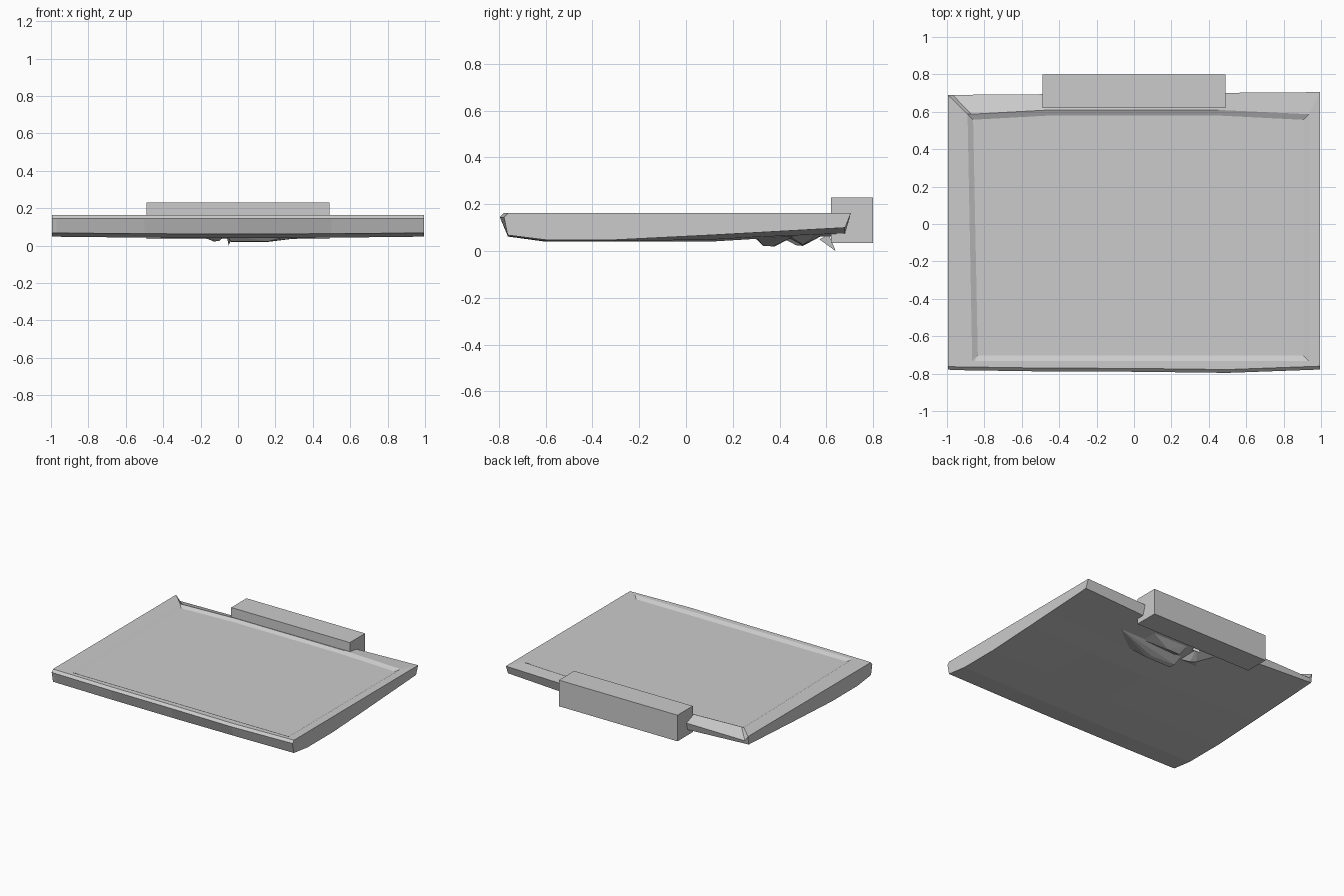
import bpy, bmesh

if "Cube" in bpy.data.objects:
    bpy.data.objects.remove(bpy.data.objects["Cube"])


def finish(name, bm):
    bmesh.ops.recalc_face_normals(bm, faces=bm.faces[:])
    me = bpy.data.meshes.new(name)
    bm.to_mesh(me)
    bm.free()
    ob = bpy.data.objects.new(name, me)
    bpy.context.collection.objects.link(ob)
    return ob


def hull(name, pts):
    bm = bmesh.new()
    for p in pts:
        bm.verts.new(p)
    bmesh.ops.convex_hull(bm, input=bm.verts[:])
    return finish(name, bm)


# Panel: cross-sections lofted along x, with a shallow recessed screen on top
TOP, FLOOR = 0.163, 0.148
# x, inner x (rear), inner x (front), rear lip z, belly weight, front bulge
columns = [
    (-0.995, -0.89, -0.865, TOP, 0.0, 0.0),
    (-0.97, -0.87, -0.85, 0.125, 0.05, 0.003),
    (-0.50, -0.45, -0.45, 0.13, 0.7, 0.01),
    (0.00, 0.00, 0.00, 0.14, 1.0, 0.012),
    (0.50, 0.45, 0.45, 0.15, 0.7, 0.018),
    (0.995, 0.935, 0.935, TOP, 0.0, 0.0),
]
# underside: y, z at the side edge, z along the middle
under = [(-0.762, 0.068, 0.062), (-0.60, 0.048, 0.04), (-0.30, 0.048, 0.04),
         (0.10, 0.068, 0.04), (0.30, 0.079, 0.052), (0.68, 0.10, 0.065)]

bm = bmesh.new()
rims, recesses, shells = [], [], []
for i, (x, xr, xf, rear_z, w, bulge) in enumerate(columns):
    rear_y = 0.61 if 1 < i < 5 else 0.587
    rims.append([bm.verts.new(p) for p in ((xf, -0.733, TOP), (xr, rear_y, TOP))])
    k = 0.03 if i == 0 else -0.03 if i == 5 else 0
    recesses.append([bm.verts.new(p) for p in
                     ((xf + k, -0.703, FLOOR), (xr + k, rear_y - 0.03, FLOOR))])
    prof = [(-0.76 - bulge, TOP), (-0.778 - bulge, 0.145)]
    prof += [(y, a + (b - a) * w) for y, a, b in under]
    prof.append((0.69 + 0.015 * (x + 1) / 2, rear_z))
    shells.append([bm.verts.new((x, y, z)) for y, z in prof])

for i in range(len(columns) - 1):
    s, t = shells[i], shells[i + 1]
    r, q = rims[i], rims[i + 1]
    c, d = recesses[i], recesses[i + 1]
    for j in range(len(s) - 1):
        bm.faces.new((s[j], s[j + 1], t[j + 1], t[j]))
    for j, e in ((0, 0), (1, -1)):
        bm.faces.new((s[e], t[e], q[j], r[j]))
        bm.faces.new((r[j], q[j], d[j], c[j]))
    bm.faces.new((c[0], c[1], d[1], d[0]))
for e in (0, -1):
    bm.faces.new(shells[e])
    bm.faces.new((shells[e][0], shells[e][-1], rims[e][1], rims[e][0]))
    bm.faces.new((rims[e][0], rims[e][1], recesses[e][1], recesses[e][0]))
finish("screen_panel", bm)

# Box straddling the rear edge
bm = bmesh.new()
bmesh.ops.create_cube(bm, size=1)
for v in bm.verts:
    v.co = (v.co.x * 0.98, 0.71 + v.co.y * 0.18, 0.132 + v.co.z * 0.195)
finish("rear_box", bm)

# Angular mounting lumps under the panel
hull("mount_block", [(-0.04, 0.33, 0.022), (0.16, 0.33, 0.022), (0.16, 0.37, 0.02),
                     (-0.04, 0.38, 0.02), (-0.06, 0.29, 0.06), (0.30, 0.30, 0.06),
                     (0.50, 0.46, 0.062), (-0.05, 0.45, 0.065)])
hull("mount_wedge", [(-0.13, 0.50, 0.022), (-0.10, 0.47, 0.025), (-0.22, 0.40, 0.062),
                     (-0.06, 0.40, 0.062), (-0.06, 0.59, 0.07), (-0.24, 0.58, 0.07)])
hull("mount_ridge", [(0.02, 0.50, 0.024), (0.12, 0.50, 0.026), (0.0, 0.42, 0.065),
                     (0.30, 0.44, 0.065), (0.0, 0.58, 0.07), (0.30, 0.56, 0.07)])
hull("mount_tip", [(-0.05, 0.64, 0.0), (-0.06, 0.57, 0.05), (-0.03, 0.57, 0.05),
                   (-0.05, 0.61, 0.07)])
